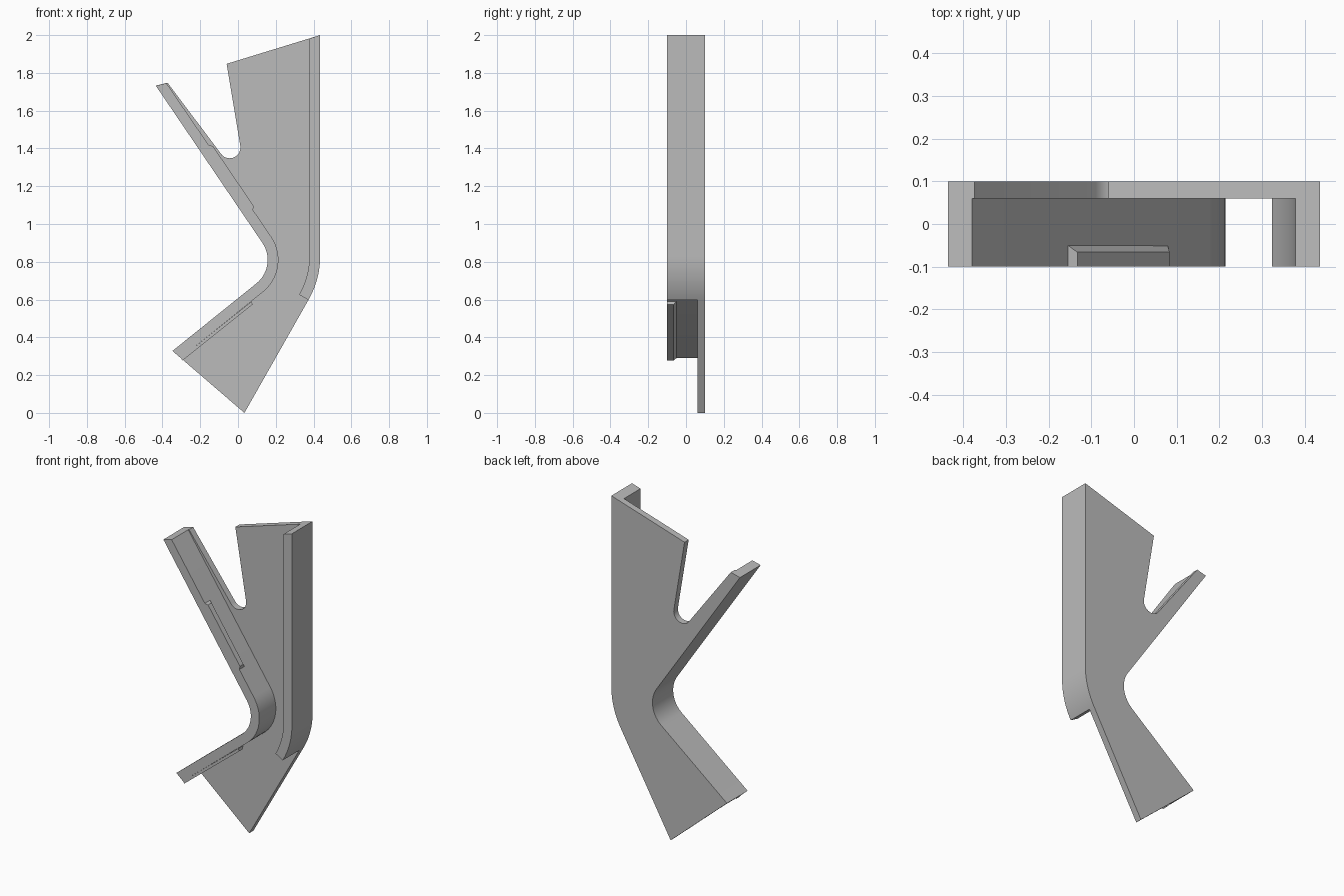
import bpy, bmesh
from math import radians, cos, sin
from mathutils import Vector

cube = bpy.data.objects.get("Cube")
if cube:
    bpy.data.objects.remove(cube, do_unlink=True)

grey = bpy.data.materials.new("plain_grey")
grey.use_nodes = True
grey.diffuse_color = (0.5, 0.5, 0.5, 1)
grey.node_tree.nodes["Principled BSDF"].inputs["Base Color"].default_value = (0.5, 0.5, 0.5, 1)

FRONT, WEB, BACK = -0.1, 0.06, 0.1   # depth levels
WALL = 0.057                         # flange thickness
PAD = 0.016                          # raised pad height


def arc(center, radius, start, end, steps=14):
    """Points on an arc in the x-z plane, angles in degrees."""
    angles = [radians(start + (end - start) * i / steps) for i in range(steps + 1)]
    return [(center[0] + radius * cos(a), center[1] + radius * sin(a)) for a in angles]


def finish(name, bm):
    bmesh.ops.recalc_face_normals(bm, faces=bm.faces)
    mesh = bpy.data.meshes.new(name)
    bm.to_mesh(mesh)
    bm.free()
    mesh.materials.append(grey)
    mesh.shade_smooth()
    mesh.set_sharp_from_angle(angle=radians(25))
    obj = bpy.data.objects.new(name, mesh)
    bpy.context.collection.objects.link(obj)
    return obj


def prism(name, outline, y0, y1):
    """Extrude an x-z outline from y0 to y1."""
    bm = bmesh.new()
    face = bm.faces.new([bm.verts.new((x, y0, z)) for x, z in outline])
    grown = bmesh.ops.extrude_face_region(bm, geom=[face], use_keep_orig=True)
    moved = [v for v in grown["geom"] if isinstance(v, bmesh.types.BMVert)]
    bmesh.ops.translate(bm, verts=moved, vec=(0, y1 - y0, 0))
    return finish(name, bm)


def pad(name, start, end, normal, insets):
    """Low plate on a flange face with sloped back and end edges."""
    start, end = Vector(start), Vector(end)
    along = (end - start).normalized()
    lift = Vector(normal).normalized() * PAD
    low = (start, end)
    high = (start + lift + along * insets[0], end + lift - along * insets[1])
    bm = bmesh.new()
    for pair, back in ((low, -0.05), (high, -0.05 - PAD)):
        for p in pair:
            for y in (FRONT, back):
                bm.verts.new((p.x, y, p.y))
    bmesh.ops.convex_hull(bm, input=bm.verts)
    bmesh.ops.dissolve_limit(bm, angle_limit=radians(1), verts=bm.verts, edges=bm.edges)
    return finish(name, bm)


# Shared corners and bends
bend_center, bend_radius = (-0.003, 0.81), 0.16
curve_center, curve_radius = (-0.03, 0.83), 0.465
arm_tip, foot_tip = (-0.435, 1.732), (-0.347, 0.328)
bend = arc(bend_center, bend_radius, 34.3, -51.3)
bend_inner = arc(bend_center, bend_radius + WALL, -51.3, 34.3)
curve = arc(curve_center, curve_radius, -30, 0)
curve_inner = arc(curve_center, curve_radius - WALL, 0, -30)
slot = arc((-0.044, 1.405), 0.057, 9.4, -143.4)

# Flat back plate with rounded slot
prism("back_plate",
      [(0.435, 2.0), (-0.06, 1.848)] + slot + [(-0.373, 1.748), arm_tip]
      + bend + [foot_tip, (0.034, 0.0)] + curve, WEB, BACK)

# Bent flange along the right-hand edge
arm_inner, foot_inner = (-0.379, 1.746), (-0.303, 0.29)
prism("bent_flange", [arm_tip] + bend + [foot_tip, foot_inner] + bend_inner + [arm_inner],
      FRONT, WEB)

# Straight flange on the left-hand edge, curving in at its lower end
prism("straight_flange", [(0.435, 2.0)] + curve[::-1] + curve_inner[::-1]
      + [(0.435 - WALL, 1.982)], FRONT, WEB)

# Raised pads on the inner face of the bent flange
pad("upper_pad", (-0.155, 1.417), (0.079, 1.073), (0.826, 0.563), (PAD, PAD))
pad("lower_pad", foot_inner, (0.073, 0.591), (0.625, -0.78), (0, PAD / 2))
